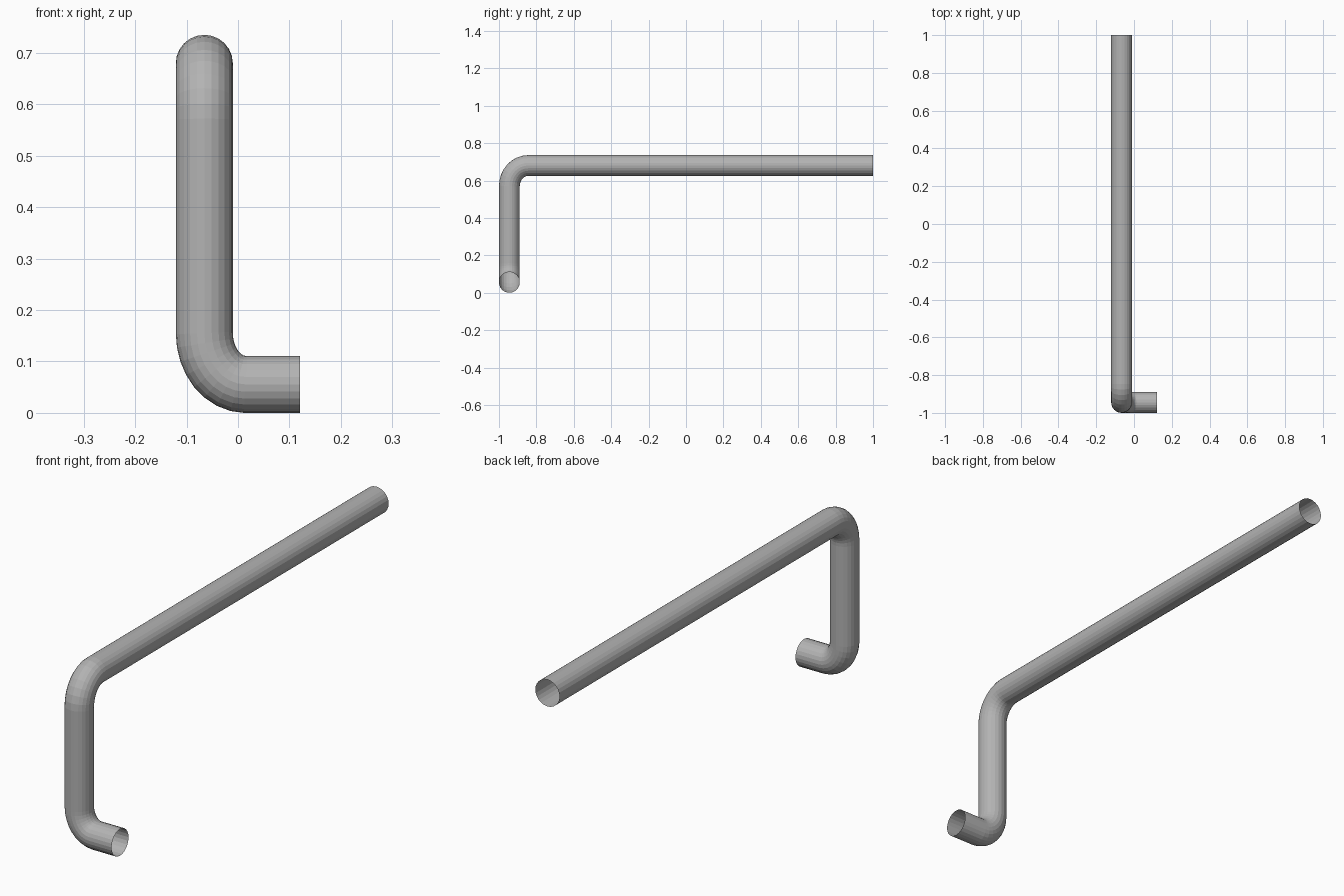
import bpy
from math import sin, cos, pi
from mathutils import Vector

cube = bpy.data.objects.get("Cube")
if cube:
    bpy.data.objects.remove(cube)

RADIUS = 0.0555
BEND_STEPS = 8

# Plain grey pipe material
mat = bpy.data.materials.new("grey_metal")
mat.use_nodes = True
grey = (0.45, 0.45, 0.45, 1)
mat.diffuse_color = grey
mat.node_tree.nodes["Principled BSDF"].inputs["Base Color"].default_value = grey


def bend(corner, start, end):
    """Quarter bend around a corner, from corner + start to corner + end."""
    points = []
    for i in range(BEND_STEPS + 1):
        a = i / BEND_STEPS * pi / 2
        points.append(corner + start * (1 - sin(a)) + end * (1 - cos(a)))
    return points


# Centre line: short stub, lower bend, upright, upper bend, long rail
low = Vector((-0.0655, -0.9445, RADIUS))
high = Vector((-0.0655, -0.9445, 0.68))
path = [Vector((0.121, low.y, low.z))]
path += bend(low, Vector((0.08, 0, 0)), Vector((0, 0, 0.1)))
path += bend(high, Vector((0, 0, -0.11)), Vector((0, 0.1, 0)))
path.append(Vector((high.x, 1, high.z)))

# Open-ended round tube swept along the centre line
curve = bpy.data.curves.new("bent_pipe", "CURVE")
curve.dimensions = "3D"
curve.bevel_depth = RADIUS
curve.bevel_resolution = 10
curve.use_fill_caps = False
spline = curve.splines.new("POLY")
spline.points.add(len(path) - 1)
for point, co in zip(spline.points, path):
    point.co = (*co, 1)
spline.use_smooth = False
curve.materials.append(mat)

pipe = bpy.data.objects.new("bent_pipe", curve)
bpy.context.collection.objects.link(pipe)

# Turn the sweep into a flat-shaded mesh
bpy.ops.object.select_all(action="DESELECT")
pipe.select_set(True)
bpy.context.view_layer.objects.active = pipe
bpy.ops.object.convert(target="MESH")
bpy.ops.object.shade_flat()
